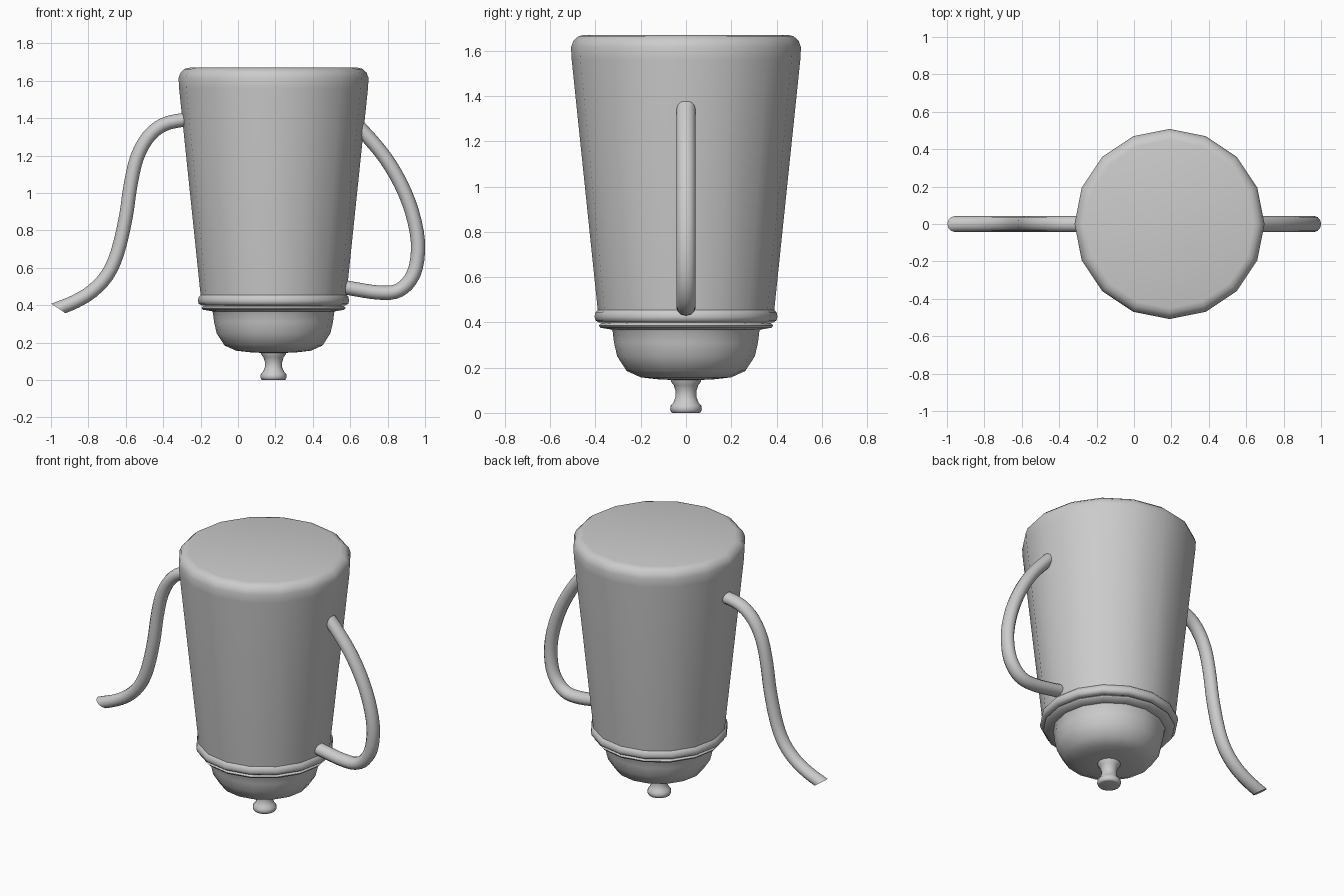
import bpy, bmesh, math

cube = bpy.data.objects.get("Cube")
if cube:
    bpy.data.objects.remove(cube, do_unlink=True)

AXIS_X = 0.19  # the pot sits off centre between spout and handle

metal = bpy.data.materials.new("grey_metal")
metal.use_nodes = True
GREY = (0.6, 0.6, 0.6, 1)
metal.diffuse_color = GREY
metal.node_tree.nodes["Principled BSDF"].inputs["Base Color"].default_value = GREY


def finish(name, bm, angle=50):
    bmesh.ops.recalc_face_normals(bm, faces=bm.faces)
    mesh = bpy.data.meshes.new(name)
    bm.to_mesh(mesh)
    bm.free()
    mesh.materials.append(metal)
    obj = bpy.data.objects.new(name, mesh)
    bpy.context.collection.objects.link(obj)
    bpy.ops.object.select_all(action='DESELECT')
    obj.select_set(True)
    bpy.context.view_layer.objects.active = obj
    bpy.ops.object.shade_smooth_by_angle(angle=math.radians(angle))
    return obj


def skin(bm, rings):
    """Bridge successive rings with quads and cap both ends."""
    n = len(rings[0])
    for a, b in zip(rings, rings[1:]):
        for i in range(n):
            j = (i + 1) % n
            bm.faces.new((a[i], a[j], b[j], b[i]))
    bm.faces.new(rings[0])
    bm.faces.new(rings[-1])


def lathe(name, profile, sides=16):
    bm = bmesh.new()
    turns = [2 * math.pi * i / sides for i in range(sides)]
    skin(bm, [[bm.verts.new((AXIS_X + r * math.cos(t), r * math.sin(t), z))
               for t in turns] for r, z in profile])
    return finish(name, bm)


def smooth_path(points, steps=3):
    """Catmull-Rom curve through points in the xz plane."""
    p = [points[0]] + points + [points[-1]]
    out = []
    for a, b, c, d in zip(p, p[1:], p[2:], p[3:]):
        for s in range(steps):
            t = s / steps
            out.append([0.5 * (2 * q + (r - o) * t + (2 * o - 5 * q + 4 * r - u) * t * t
                               + (3 * q - o - 3 * r + u) * t ** 3)
                        for o, q, r, u in zip(a, b, c, d)])
    return out + [points[-1]]


def tube(name, points, width, depth, sides=12, end_slant=0):
    """Sweep an oval along a path; end_slant shears the last ring."""
    path = smooth_path(points)
    bm = bmesh.new()
    rings = []
    for k, (x, z) in enumerate(path):
        a, b = path[max(k - 1, 0)], path[min(k + 1, len(path) - 1)]
        dx, dz = b[0] - a[0], b[1] - a[1]
        size = math.hypot(dx, dz)
        dx, dz = dx / size, dz / size
        shear = end_slant if k == len(path) - 1 else 0
        ring = []
        for i in range(sides):
            t = 2 * math.pi * i / sides
            c, s = depth * math.cos(t), width * math.sin(t)
            ring.append(bm.verts.new((x + dz * -c + dx * c * shear, s,
                                      z + dx * c + dz * c * shear)))
        rings.append(ring)
    skin(bm, rings)
    return finish(name, bm)


# Tapered body with a rounded upper edge and a bead at the lower rim
lathe("body", [(0.45, 1.67), (0.475, 1.664), (0.497, 1.645), (0.508, 1.615),
               (0.505, 1.56), (0.39, 0.455), (0.4, 0.445), (0.404, 0.425),
               (0.4, 0.408), (0.385, 0.4), (0.34, 0.398)])

# Lid: thin rim and rounded dome
lathe("lid_rim", [(0.34, 0.4), (0.375, 0.396), (0.385, 0.386),
                  (0.378, 0.376), (0.33, 0.368)])
lathe("lid_dome", [(0.33, 0.37), (0.324, 0.36), (0.318, 0.31), (0.304, 0.25),
                   (0.262, 0.185), (0.2, 0.157), (0.12, 0.148), (0.05, 0.145)])

# Waisted knob
lathe("lid_knob", [(0.068, 0.15), (0.066, 0.137), (0.054, 0.122), (0.046, 0.095),
                   (0.046, 0.07), (0.056, 0.045), (0.068, 0.032),
                   (0.07, 0.015), (0.064, 0.002), (0.058, 0)])

# Curved spout with a slanted tip
tube("spout", [(-0.22, 1.395), (-0.3, 1.39), (-0.4, 1.365), (-0.48, 1.3),
               (-0.54, 1.19), (-0.575, 1.04), (-0.6, 0.87), (-0.645, 0.68),
               (-0.7, 0.56), (-0.78, 0.475), (-0.87, 0.42), (-0.96, 0.383)],
     0.042, 0.037, end_slant=-0.7)

# Looped handle
tube("handle", [(0.62, 1.38), (0.7, 1.295), (0.79, 1.185), (0.87, 1.05),
                (0.93, 0.9), (0.962, 0.74), (0.95, 0.6), (0.905, 0.515),
                (0.84, 0.472), (0.75, 0.468), (0.65, 0.482), (0.55, 0.5)],
     0.043, 0.038)
